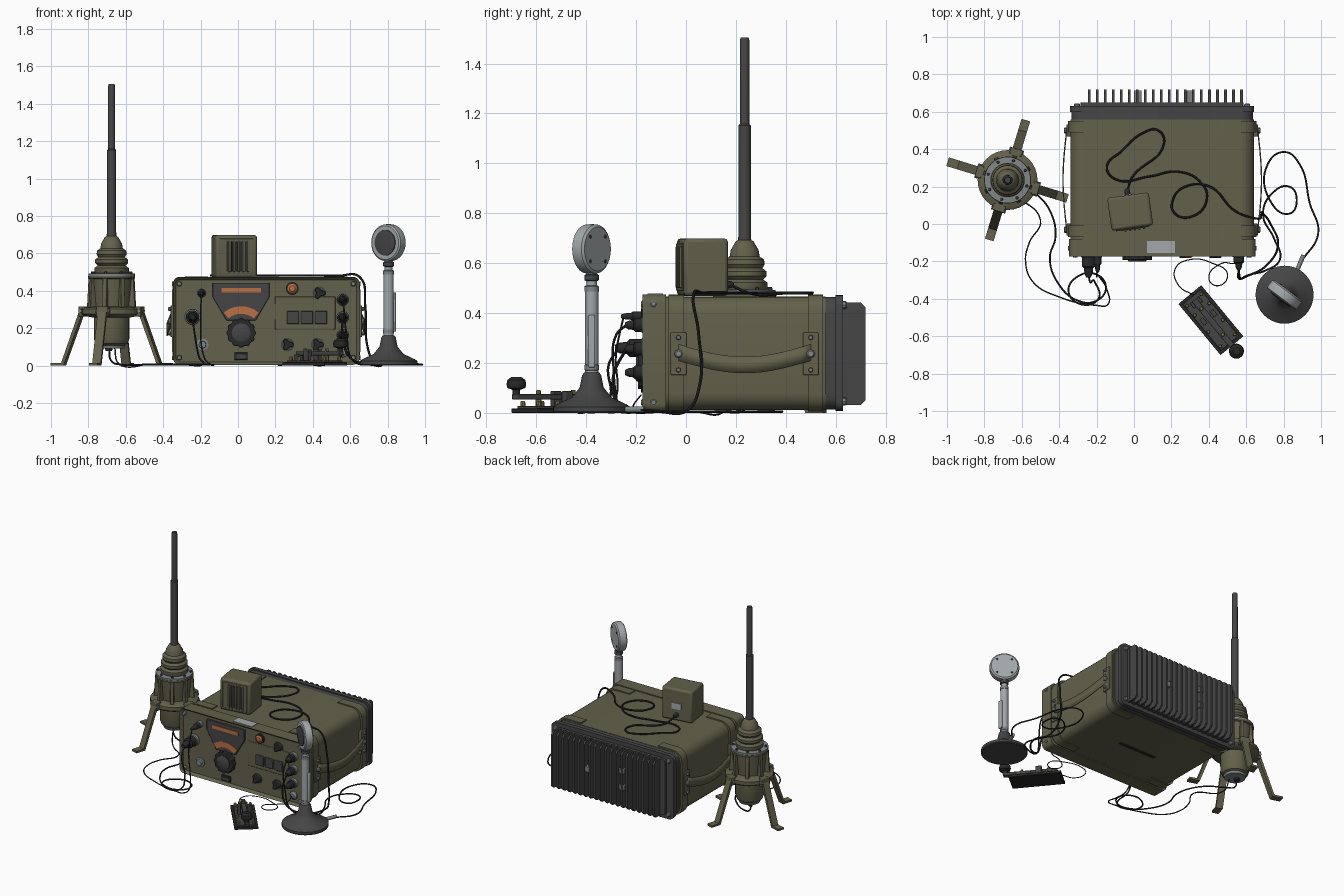
import bpy, bmesh, math
from math import sin, cos, pi, radians
from mathutils import Matrix, Vector

if "Cube" in bpy.data.objects:
    bpy.data.objects.remove(bpy.data.objects["Cube"])

def mat(name, r, g, b):
    m = bpy.data.materials.new(name)
    m.diffuse_color = (r, g, b, 1)
    m.use_nodes = True
    m.node_tree.nodes["Principled BSDF"].inputs["Base Color"].default_value = m.diffuse_color
    return m

OLIVE = mat("olive paint", .125, .12, .07)
BLACK = mat("black rubber", .022, .022, .023)
DARK = mat("dark grey metal", .06, .06, .062)
LIGHT = mat("light grey metal", .36, .39, .40)
STEEL = mat("steel grey", .22, .24, .245)
ORANGE = mat("orange lens", .5, .16, .06)
BRASS = mat("brass", .22, .18, .07)

def finish(bm, name, m, loc=(0, 0, 0), rot=(0, 0, 0), bevel=0):
    bmesh.ops.recalc_face_normals(bm, faces=bm.faces[:])
    me = bpy.data.meshes.new(name)
    bm.to_mesh(me)
    bm.free()
    me.materials.append(m)
    o = bpy.data.objects.new(name, me)
    bpy.context.collection.objects.link(o)
    o.location, o.rotation_euler = loc, rot
    if bevel:
        b = o.modifiers.new("bevel", 'BEVEL')
        b.width, b.segments, b.limit_method = bevel, 2, 'ANGLE'
    return o

def box(name, lo, hi, m, bevel=0, rot=(0, 0, 0)):
    lo, hi = Vector(lo), Vector(hi)
    bm = bmesh.new()
    bmesh.ops.create_cube(bm, size=1)
    bmesh.ops.scale(bm, vec=hi - lo, verts=bm.verts[:])
    return finish(bm, name, m, (lo + hi) / 2, rot, bevel)

def prism(name, pts, y0, y1, m, inset=None, bevel=0, loc=(0, 0, 0), rot=(0, 0, 0)):
    """Outline in x, z drawn out along y; inset sinks the front face."""
    bm = bmesh.new()
    a = [bm.verts.new((x, y0, z)) for x, z in pts]
    b = [bm.verts.new((x, y1, z)) for x, z in pts]
    front = bm.faces.new(a)
    bm.faces.new(b[::-1])
    for i in range(len(a)):
        j = (i + 1) % len(a)
        bm.faces.new((a[j], a[i], b[i], b[j]))
    bmesh.ops.recalc_face_normals(bm, faces=bm.faces[:])
    if inset:
        bmesh.ops.inset_region(bm, faces=[front], thickness=inset[0], use_even_offset=True)
        bmesh.ops.translate(bm, vec=(0, inset[1], 0), verts=list(front.verts))
    return finish(bm, name, m, loc, rot, bevel)

def lathe(name, prof, m, loc=(0, 0, 0), rot=(0, 0, 0), n=32):
    bm = bmesh.new()
    rings = [[bm.verts.new((r * cos(2 * pi * i / n), r * sin(2 * pi * i / n), z)) for i in range(n)] for r, z in prof]
    for a, b in zip(rings, rings[1:]):
        for i in range(n):
            j = (i + 1) % n
            bm.faces.new((a[i], a[j], b[j], b[i]))
    bm.faces.new(rings[0][::-1])
    bm.faces.new(rings[-1])
    return finish(bm, name, m, loc, rot)

FRONT, BACK = (pi / 2, 0, 0), (-pi / 2, 0, 0)

def rrect(x0, x1, z0, z1, rl, rr, n=5):
    """Rectangle with left and right corner radii."""
    pts = []
    for cx, cz, r, a0 in ((x1 - rr, z1 - rr, rr, 0), (x0 + rl, z1 - rl, rl, 90),
                          (x0 + rl, z0 + rl, rl, 180), (x1 - rr, z0 + rr, rr, 270)):
        k = n if r > 0 else 0
        for i in range(k + 1):
            a = radians(a0 + (90 * i / k if k else 0))
            pts.append((cx + r * cos(a), cz + r * sin(a)))
    return pts

def lobes(x, z, r, amp, count, n=60):
    return [(x + (r + amp * cos(count * t)) * cos(t), z + (r + amp * cos(count * t)) * sin(t))
            for t in (2 * pi * i / n for i in range(n))]

def cable(name, pts, r, z=.013):
    c = bpy.data.curves.new(name, 'CURVE')
    c.dimensions, c.bevel_depth, c.bevel_resolution, c.resolution_u, c.use_fill_caps = '3D', r, 2, 8, True
    s = c.splines.new('BEZIER')
    s.bezier_points.add(len(pts) - 1)
    for p, q in zip(s.bezier_points, pts):
        p.co = q if len(q) == 3 else (q[0], q[1], z)
        p.handle_left_type = p.handle_right_type = 'AUTO'
    c.materials.append(BLACK)
    o = bpy.data.objects.new(name, c)
    bpy.context.collection.objects.link(o)
    bpy.ops.object.select_all(action='DESELECT')
    o.select_set(True)
    bpy.context.view_layer.objects.active = o
    bpy.ops.object.convert(target='MESH')

def bolt(name, loc, rot, r=.012, h=.012, m=STEEL):
    return lathe(name, [(r, 0), (r, h * .7), (r * .7, h)], m, loc, rot, 8)

# radio case, front rim and wrap-round corner guards
prism("radio_case", rrect(-.34, .642, .02, .475, .07, .07), -.09, .56, OLIVE)
prism("front_rim", rrect(-.347, .65, .012, .482, .035, .035), -.175, -.08, OLIVE, inset=(.016, .02))
for y in (-.07, .488):
    prism("corner_guard_left", rrect(-.352, -.16, .014, .483, .07, 0), y, y + .062, OLIVE)
    prism("corner_guard_right", rrect(.46, .654, .014, .483, 0, .07), y, y + .062, OLIVE)
box("bottom_slot", (0, .2, .014), (.3, .22, .022), BLACK)
box("top_label", (.07, -.155, .48), (.22, -.092, .486), LIGHT)

# side brackets, carrying straps and bolts
for s, side in ((-1, "left"), (1, "right")):
    X = .151 + s * .5
    for y in (-.03, .50):
        box("strap_bracket_" + side, (X - .012, y - .032, .16), (X + .012, y + .032, .33), OLIVE, .004)
        for dz in (.18, .245, .31):
            bolt("bracket_bolt", (X + s * .01, y, dz), (0, s * pi / 2, 0), .017 if dz == .245 else .01, .016)
    bm = bmesh.new()
    rows = []
    for i in range(17):
        w = sin(pi * i / 16)
        rows.append([bm.verts.new((X + s * (.014 + .02 * w), -.03 + .53 * i / 16, .25 - .05 * w + d)) for d in (-.033, .033)])
    for a, b in zip(rows, rows[1:]):
        bm.faces.new((a[0], b[0], b[1], a[1]))
    o = finish(bm, "carrying_strap_" + side, OLIVE)
    o.modifiers.new("thick", 'SOLIDIFY').thickness = .007
    for z in (.05, .445):
        bolt("rim_bolt", (.151 + s * .465, -.158, z), FRONT, .014, .022)
        bolt("rim_side_bolt", (.151 + s * .495, -.13, z), (0, s * pi / 2, 0), .013, .01)
        bolt("rear_frame_bolt", (.15 + s * .455, .625, .25 + (z - .25) * .98), BACK, .016, .02)

# rear frame and heat sink
prism("rear_frame", rrect(-.335, .635, .022, .473, .06, .06), .55, .602, DARK)
prism("rear_flange", rrect(-.342, .642, .016, .48, .04, .04), .60, .63, DARK)
prism("heat_sink_plate", rrect(-.285, .585, .045, .45, .02, .02), .62, .65, DARK)
fin = [(.63, .04), (.70, .04), (.72, .06), (.72, .43), (.70, .45), (.63, .45)]
for i in range(20):
    x = -.24 + .815 * i / 19
    prism("heat_sink_fin", fin, x - .007, x + .007, DARK, rot=(0, 0, pi / 2), loc=(0, 0, 0)).matrix_basis = \
        Matrix(((0, 1, 0, 0), (1, 0, 0, 0), (0, 0, 1, 0), (0, 0, 0, 1))) 
for x, z in ((.3, .25), (.02, .31), (.02, .19)):
    box("fin_clip", (x - .02, .64, z - .02), (x + .02, .715, z + .02), STEEL, .004)

# tuning dial
P = -.155
prism("dial_plate", [(-.136, .45), (.168, .45), (.168, .375), (.095, .25), (-.062, .25), (-.136, .375)], P - .012, P + .005, DARK, bevel=.003)
box("frequency_window", (-.087, P - .017, .398), (.122, P - .01, .424), ORANGE)
arc = [(50 + 8 * i, .145) for i in range(11)] + [(130 - 8 * i, .105) for i in range(11)]
prism("dial_arc", [(.017 + r * cos(radians(a)), .18 + r * sin(radians(a))) for a, r in arc], P - .017, P - .01, ORANGE)
prism("tuning_knob", lobes(.017, .183, .076, .004, 12), P - .038, P, BLACK, bevel=.004)
lathe("tuning_knob_cap", [(.05, 0), (.05, .042), (.044, .046)], DARK, (.017, P, .183), FRONT)
box("small_window", (-.02, P - .01, .038), (.052, P + .005, .078), BLACK, .003)
box("small_window_glass", (-.008, P - .014, .046), (.04, P - .008, .066), DARK)

# switch panel, lamp and star knobs
box("switch_panel", (.197, P - .008, .2), (.52, P + .005, .378), OLIVE, .004)
for i in range(3):
    box("push_button", (.262 + .075 * i, P - .02, .23), (.326 + .075 * i, P, .30), DARK, .004)
lathe("lamp_ring", [(.034, 0), (.034, .012), (.028, .014)], BLACK, (.29, P, .42), FRONT)
lathe("lamp_lens", [(.025, 0), (.025, .018), (.015, .026)], ORANGE, (.29, P, .42), FRONT)
for x, z in ((.435, .395), (.265, .12), (.425, .12)):
    lathe("star_knob_base", [(.036, 0), (.036, .006)], DARK, (x, P, z), FRONT)
    prism("star_knob", lobes(x, z, .025, .008, 3), P - .026, P, BLACK, bevel=.003)

# cable plugs and sockets on the front
def plug(x, z, r, length):
    lathe("plug_collar", [(r * 1.15, 0), (r * 1.15, .02), (r, .024)], STEEL, (x, P, z), FRONT, 20)
    lathe("cable_plug", [(r, .01), (r, length * .55), (r * .7, length * .62), (r * .6, length * .85), (r * .35, length)],
          BLACK, (x, P, z), FRONT, 20)
plug(-.243, .268, .036, .13)
plug(-.195, .395, .02, .105)
for z in (.36, .265, .17):
    plug(.56, z, .028, .09)
lathe("antenna_socket", [(.032, 0), (.032, .008), (.02, .01), (.018, .025)], STEEL, (-.19, P, .12), FRONT, 20)
lathe("key_socket", [(.028, 0), (.028, .01), (.015, .02)], STEEL, (.56, P, .08), FRONT, 20)

# speaker on the case top
speaker = [box("speaker_box", (-.112, -.085, -.115), (.112, .093, .115), OLIVE, .014),
           box("speaker_label", (-.035, .092, -.03), (.035, .097, .015), LIGHT),
           lathe("speaker_plug", [(.016, 0), (.014, .03), (.008, .04)], BLACK, (0, .09, -.07), BACK, 12),
           box("speaker_grille_plate", (-.09, -.09, -.095), (.09, -.084, .095), OLIVE, .003)]
for i in range(5):
    x = -.05 + .025 * i
    speaker.append(box("speaker_slot", (x - .004, -.092, -.08), (x + .004, -.088, .08), BLACK))
    speaker.append(box("speaker_rib", (x + .006, -.099, -.083), (x + .017, -.088, .083), OLIVE, .003))
K = Matrix.Translation((-.02, .062, .592)) @ Matrix.Rotation(radians(8), 4, 'Z')
for o in speaker:
    o.matrix_basis = K @ o.matrix_basis

# antenna on four legs
A = (-.676, .235, 0)
lathe("antenna_lower_body", [(.06, .11), (.085, .125), (.095, .15), (.095, .28)], OLIVE, A)
lathe("antenna_bottom_plate", [(.07, .1), (.075, .115)], STEEL, A)
lathe("antenna_bottom_plug", [(.018, .085), (.022, .13)], BLACK, (A[0] - .015, A[1], 0), n=12)
lathe("antenna_leg_collar", [(.1, .265), (.15, .275), (.16, .285), (.16, .31), (.15, .318), (.105, .325)], OLIVE, A)
lathe("antenna_upper_body", [(.1, .31), (.115, .47), (.126, .475), (.126, .488)], OLIVE, A)
lathe("antenna_flange", [(.124, .487), (.124, .5), (.09, .502)], STEEL, A)
lathe("antenna_boot", [(.088, .5), (.092, .51), (.092, .53), (.074, .542), (.088, .556), (.088, .575), (.071, .588),
                       (.08, .602), (.078, .622), (.06, .635), (.056, .66), (.036, .695), (.028, .70)], OLIVE, A)
lathe("antenna_whip", [(.03, .66), (.025, .72), (.025, 1.16), (.0195, 1.165), (.019, 1.5), (.016, 1.513)], DARK, A, n=20)
leg = [(.13, .325), (.165, .325), (.275, .022), (.335, .022), (.335, .008), (.262, .008), (.155, .295), (.13, .295)]
for k in range(8):
    a = radians(28 + 45 * k)
    r = Matrix.Translation(A) @ Matrix.Rotation(a, 4, 'Z')
    rib = prism("antenna_rib", [(.09, .3), (.135, .31), (.126, .475), (.09, .475)], -.012, .012, OLIVE, bevel=.003)
    b = bolt("flange_bolt", (.108, 0, .498), (0, 0, 0), .008, .014, DARK)
    parts = [rib, b]
    if k % 2:
        parts += [prism("antenna_leg", leg, -.024, .024, OLIVE),
                  box("leg_hinge", (.14, -.034, .27), (.175, .034, .325), OLIVE, .004),
                  lathe("hinge_pin", [(.01, -.04), (.01, .04)], STEEL, (.165, 0, .3), FRONT, 8)]
    for o in parts:
        o.matrix_basis = r @ o.matrix_basis

# table microphone
M = (.805, -.378, 0)
lathe("mic_base", [(.15, .008), (.155, .014), (.155, .032), (.14, .042), (.08, .07), (.048, .11), (.038, .16), (.03, .17)], DARK, M, n=40)
lathe("mic_stem", [(.027, .165), (.027, .5), (.021, .505), (.021, .57)], LIGHT, M, n=20)
for z in (.19, .505, .55):
    lathe("mic_stem_ring", [(.022, z - .014), (.029, z - .01), (.029, z + .01), (.022, z + .014)], DARK if z > .54 else STEEL, M, n=20)
box("mic_talk_lever", (.83, -.392, .19), (.846, -.364, .4), LIGHT, .005)
H, HR = (M[0], M[1], .665), (pi / 2, 0, radians(-37))
lathe("mic_head", [(.088, -.03), (.098, -.022), (.1, 0), (.098, .024), (.09, .03)], LIGHT, H, HR, 40)
lathe("mic_grille", [(.07, .025), (.068, .034), (.04, .038)], DARK, H, HR, 40)
N = Matrix.Rotation(radians(-37), 4, 'Z') @ Matrix.Rotation(pi / 2, 4, 'X')
for k in range(4):
    a = radians(45 + 90 * k)
    p = Vector(H) + (N @ Vector((.07 * cos(a), .07 * sin(a), -.028)))
    bolt("mic_screw", p, (-pi / 2, 0, radians(-37)), .007, .006, DARK)
lathe("mic_cable_plug", [(.012, 0), (.012, .08)], STEEL, (.875, -.24, .022), (pi / 2, 0, radians(157)), 12)

# telegraph key, long axis turned towards the knob
key = [box("key_base", (-.177, -.079, .008), (.177, .079, .026), BLACK, .003),
       box("key_frame", (-.16, -.062, .024), (.16, .062, .036), DARK, .003),
       box("key_lever", (-.14, -.016, .062), (.225, .016, .084), DARK, .003),
       box("key_rear_block", (-.14, -.03, .034), (-.105, .03, .066), DARK, .003),
       lathe("key_knob", [(.015, .08), (.015, .1), (.036, .108), (.04, .122), (.036, .14), (.02, .152)], BLACK, (.215, 0, 0))]
for s in (-1, 1):
    key.append(box("key_bearing", (-.04, s * .035 - .012, .034), (.0, s * .035 + .012, .095), DARK, .003))
    for x in (-.14, -.075, .04, .14):
        key.append(bolt("key_terminal", (x, s * .05, .034), (0, 0, 0), .01, .022, BRASS))
for x in (-.08, .1):
    key.append(bolt("key_contact", (x, 0, .03), (0, 0, 0), .012, .07, BRASS))
K = Matrix.Translation((.411, -.514, 0)) @ Matrix.Rotation(radians(-50.5), 4, 'Z')
for o in key:
    o.matrix_basis = K @ o.matrix_basis

# cables
cable("speaker_cable", [(-.035, .18, .52), (-.01, .25), (.16, .43), (.13, .5), (.045, .485), (-.065, .39), (-.145, .305),
                        (-.1, .24), (.085, .255), (.235, .28), (.35, .23), (.39, .135), (.31, .04), (.215, .06), (.21, .135),
                        (.275, .2), (.405, .2), (.54, .07), (.65, .03, .482), (.68, .05, .33), (.69, .055, .12), (.73, .0, .015),
                        (.77, -.11, .013), (.71, -.22, .013), (.6, -.28, .05), (.56, -.29, .16), (.56, -.24, .265)], .006, .489)
cable("mic_cable", [(.895, -.2, .022), (.985, -.05), (.94, .11), (.885, .32), (.805, .385), (.715, .32), (.725, .13), (.83, .055),
                    (.87, .13), (.83, .2), (.735, .16), (.69, .05), (.75, -.08), (.78, -.19), (.7, -.25), (.62, -.27, .03),
                    (.58, -.29, .18), (.565, -.28, .32), (.56, -.24, .36)], .005)
cable("key_wire", [(.32, -.38, .03), (.24, -.33), (.22, -.24), (.3, -.19), (.42, -.21), (.5, -.27), (.45, -.33), (.4, -.29),
                   (.47, -.21), (.54, -.21, .04), (.56, -.18, .08)], .003, .011)
cable("antenna_cable", [(-.69, .235, .1), (-.675, .235, .03), (-.62, .22), (-.51, .15), (-.44, .05), (-.42, -.07), (-.45, -.18),
                        (-.41, -.31), (-.3, -.41), (-.2, -.41), (-.15, -.34), (-.2, -.27), (-.3, -.28), (-.35, -.36), (-.28, -.43),
                        (-.19, -.4), (-.21, -.31, .06), (-.235, -.31, .2), (-.243, -.27, .268)], .005)
cable("antenna_control_cable", [(-.66, .2, .11), (-.64, .16, .02), (-.5, .02), (-.56, -.1), (-.58, -.2), (-.54, -.31), (-.4, -.39),
                                (-.2, -.435), (-.14, -.43), (-.145, -.35), (-.18, -.29, .05), (-.2, -.28, .25), (-.195, -.25, .395)], .004)

# settle on the ground and smooth rounded surfaces
bpy.ops.object.select_all(action='SELECT')
for o in bpy.context.scene.objects:
    o.location.z -= .008
    bpy.context.view_layer.objects.active = o
bpy.ops.object.shade_smooth_by_angle(angle=radians(35))
